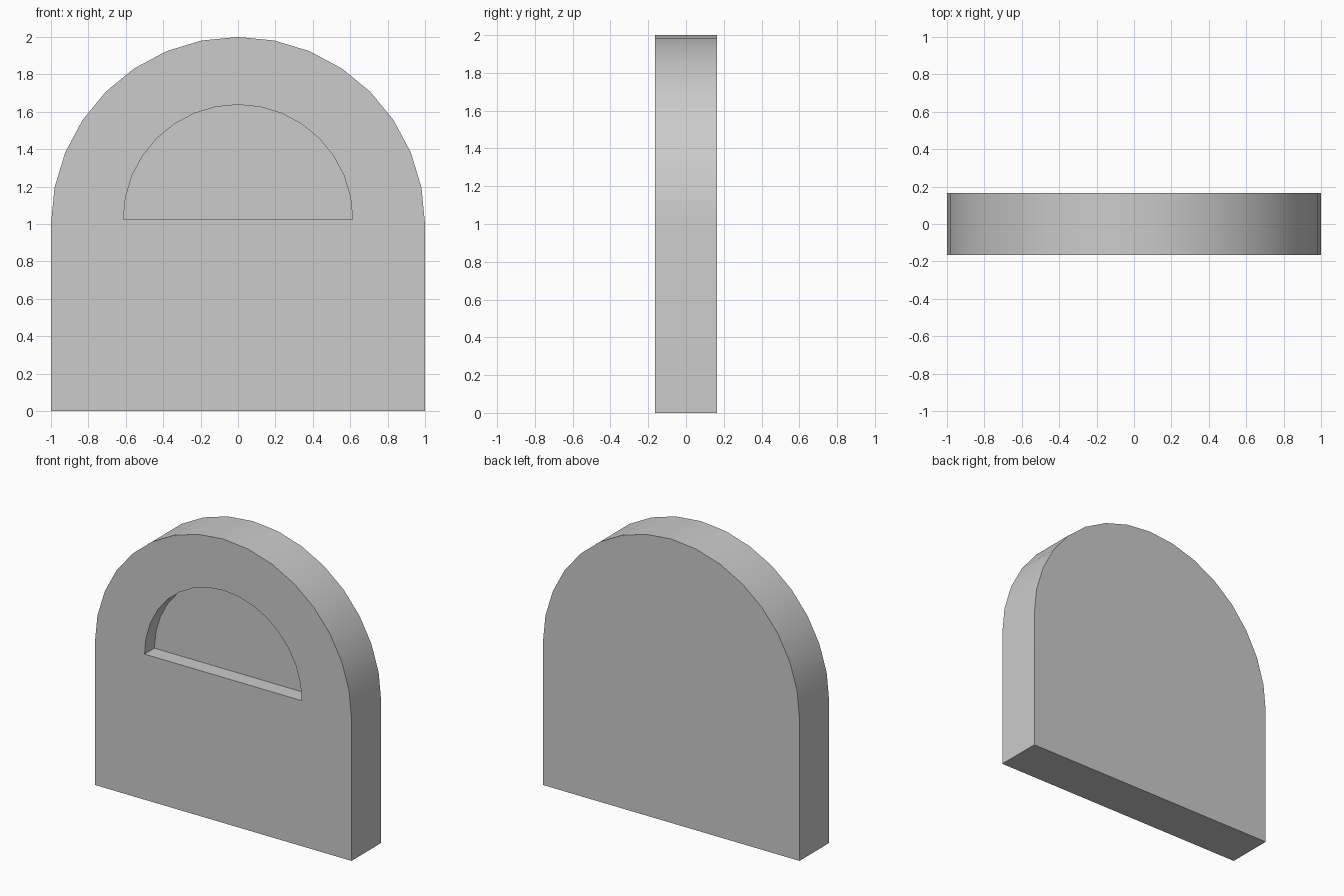
import bpy
import bmesh
from math import pi, sin, cos, radians

cube = bpy.data.objects.get("Cube")
if cube:
    bpy.data.objects.remove(cube)

SEGMENTS = 16
FRONT, BACK = -0.165, 0.165
RECESS_FLOOR = FRONT + 0.11

grey = bpy.data.materials.new("light grey")
grey.use_nodes = True
colour = (0.6, 0.6, 0.6, 1)
grey.diffuse_color = colour
grey.node_tree.nodes["Principled BSDF"].inputs["Base Color"].default_value = colour

bm = bmesh.new()


def arch(radius, base, y):
    """Half circle of vertices, from +x over the top to -x."""
    angles = [pi * i / SEGMENTS for i in range(SEGMENTS + 1)]
    return [bm.verts.new((radius * cos(a), y, base + radius * sin(a))) for a in angles]


def corners(y):
    return [bm.verts.new((x, y, 0)) for x in (-1, 1)]


def join(a, b, closed=True):
    """Strip of quads between two matching rows of vertices."""
    for i in range(len(a) if closed else len(a) - 1):
        j = (i + 1) % len(a)
        bm.faces.new((a[i], a[j], b[j], b[i]))


# Slab outline at front and back
front_arch, front_feet = arch(1, 1, FRONT), corners(FRONT)
back = arch(1, 1, BACK) + corners(BACK)
join(front_arch + front_feet, back)
bm.faces.new(back)

# Half-round recess: walls and floor
rim = arch(0.613, 1.025, FRONT)
floor = arch(0.613, 1.025, RECESS_FLOOR)
join(rim, floor)
bm.faces.new(floor)

# Front face around the recess
join(front_arch, rim, closed=False)
bm.faces.new([front_arch[-1]] + front_feet + [front_arch[0], rim[0], rim[-1]])

bmesh.ops.recalc_face_normals(bm, faces=bm.faces)
mesh = bpy.data.meshes.new("arched_slab")
bm.to_mesh(mesh)
bm.free()
mesh.materials.append(grey)

slab = bpy.data.objects.new("arched_slab", mesh)
bpy.context.collection.objects.link(slab)
bpy.ops.object.select_all(action="DESELECT")
slab.select_set(True)
bpy.context.view_layer.objects.active = slab
bpy.ops.object.shade_smooth_by_angle(angle=radians(30))
